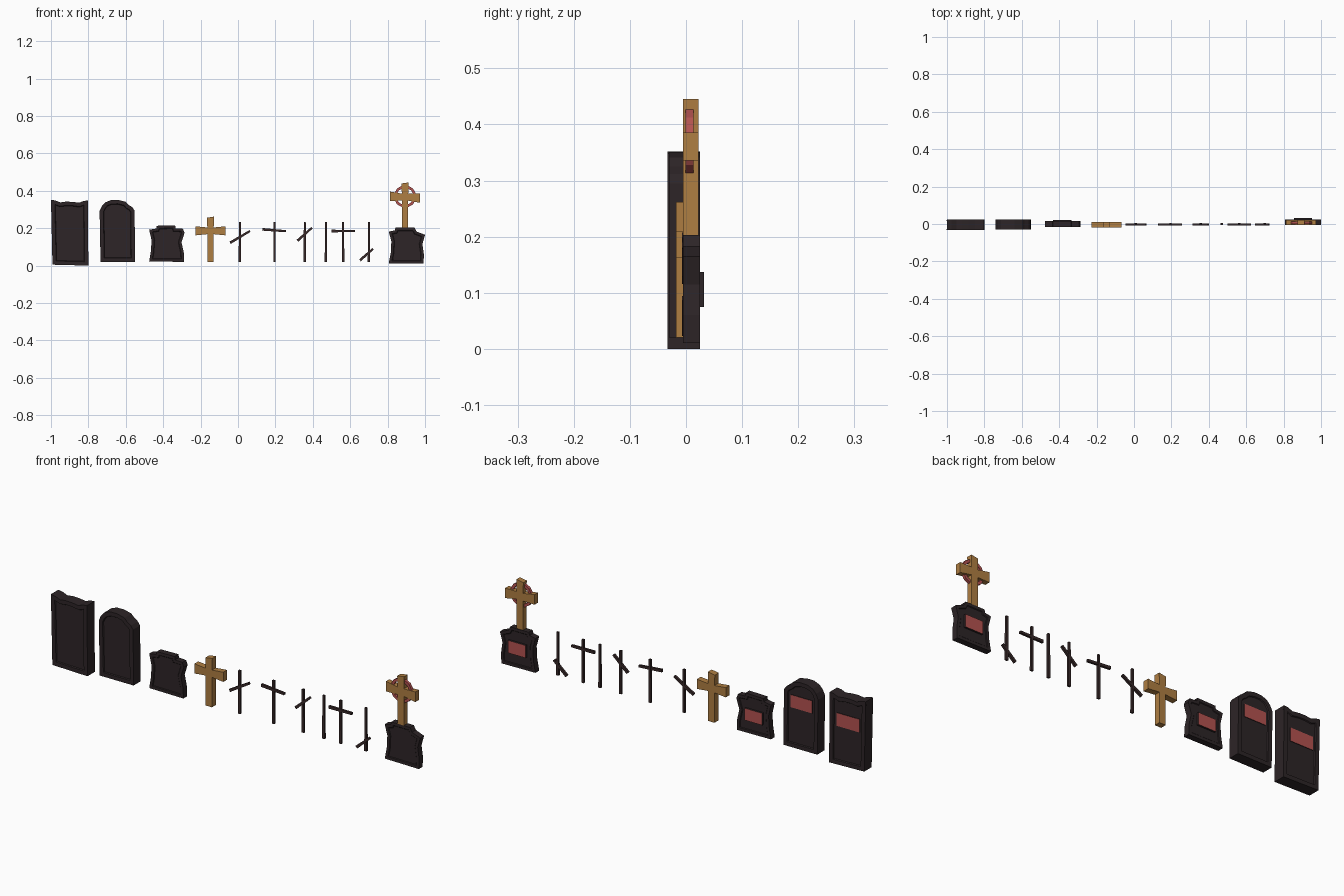
import bpy, bmesh, math
from mathutils import Vector

if "Cube" in bpy.data.objects:
    bpy.data.objects.remove(bpy.data.objects["Cube"])


def material(name, color):
    m = bpy.data.materials.new(name)
    m.diffuse_color = (*color, 1)
    m.use_nodes = True
    m.node_tree.nodes["Principled BSDF"].inputs["Base Color"].default_value = m.diffuse_color
    return m


STONE = material("dark_stone", (0.026, 0.018, 0.02))
STICK = material("dark_wood", (0.04, 0.022, 0.022))
WOOD = material("golden_wood", (0.43, 0.21, 0.055))
RED = material("red_plate", (0.45, 0.085, 0.08))


def finish(bm, name, mats):
    bmesh.ops.recalc_face_normals(bm, faces=bm.faces)
    me = bpy.data.meshes.new(name)
    bm.to_mesh(me)
    bm.free()
    ob = bpy.data.objects.new(name, me)
    bpy.context.collection.objects.link(ob)
    for m in mats:
        me.materials.append(m)
    return ob


def extrude(name, pts, y0, y1, mat, border=0, depth=0.005):
    """Extrude an x-z outline along y, optionally sinking a framed panel in both faces."""
    bm = bmesh.new()
    front = [bm.verts.new((x, y0, z)) for x, z in pts]
    back = [bm.verts.new((x, y1, z)) for x, z in pts]
    caps = [bm.faces.new(front), bm.faces.new(back[::-1])]
    n = len(pts)
    for i in range(n):
        j = (i + 1) % n
        bm.faces.new((front[j], front[i], back[i], back[j]))
    bmesh.ops.recalc_face_normals(bm, faces=bm.faces)
    if border:
        for cap in caps:
            bmesh.ops.inset_region(bm, faces=[cap], thickness=border, use_even_offset=True)
            bmesh.ops.inset_region(bm, faces=[cap], thickness=0.003, depth=-depth, use_even_offset=True)
    return finish(bm, name, [mat])


def box(name, x0, x1, y0, y1, z0, z1, mats):
    """Axis-aligned box; a second material goes on the +y face."""
    bm = bmesh.new()
    bmesh.ops.create_cube(bm, size=1)
    for v in bm.verts:
        v.co = ((x0 + x1) / 2 + v.co.x * (x1 - x0),
                (y0 + y1) / 2 + v.co.y * (y1 - y0),
                (z0 + z1) / 2 + v.co.z * (z1 - z0))
    bm.normal_update()
    for f in bm.faces:
        if len(mats) > 1 and f.normal.y > 0.9:
            f.material_index = 1
    return finish(bm, name, mats)


def bar(name, a, b, w, y0, y1):
    """Straight stick between two x-z points."""
    a, b = Vector(a), Vector(b)
    d = (b - a).normalized()
    s = Vector((-d.y, d.x)) * w / 2
    return extrude(name, [a - s, b - s * 0.8, b + s * 0.8, a + s], y0, y1, STICK)


def cross_outline(cx, cz, z0, z1, w, arm, h, tilt):
    """Cross outline with flared arm ends and a slightly slanted top."""
    k = w * 0.45
    return [(cx - k, z0), (cx + k, z0),
            (cx + k, cz - h * 0.75), (cx + arm, cz - h - tilt),
            (cx + arm, cz + h - tilt), (cx + k, cz + h * 0.75),
            (cx + w / 2, z1), (cx - w / 2, z1 - 0.006),
            (cx - k, cz + h * 0.75), (cx - arm, cz + h + tilt),
            (cx - arm, cz - h + tilt), (cx - k, cz - h * 0.75)]


# Tall slab with wavy top
extrude("tall_slab", [(-0.992, 0.005), (-0.80, 0.0), (-0.803, 0.348), (-0.825, 0.346),
                      (-0.85, 0.336), (-0.885, 0.341), (-0.92, 0.342), (-0.95, 0.338),
                      (-0.975, 0.348), (-1.0, 0.352)], -0.033, 0.025, STONE, 0.02)
box("tall_slab_plate", -0.965, -0.84, 0.018, 0.023, 0.19, 0.255, [STONE, RED])

# Tall stone with rounded top
extrude("rounded_stone", [(-0.735, 0.02), (-0.55, 0.02), (-0.553, 0.295), (-0.565, 0.312),
                          (-0.585, 0.325), (-0.60, 0.341), (-0.64, 0.351), (-0.68, 0.350),
                          (-0.71, 0.338), (-0.728, 0.318), (-0.74, 0.292)],
        -0.03, 0.025, STONE, 0.02)
box("rounded_stone_plate", -0.705, -0.588, 0.018, 0.023, 0.215, 0.277, [STONE, RED])

# Short stone with stepped top
extrude("short_stone", [(-0.475, 0.022), (-0.288, 0.02), (-0.29, 0.07), (-0.302, 0.125),
                        (-0.286, 0.175), (-0.294, 0.197), (-0.333, 0.199), (-0.336, 0.215),
                        (-0.434, 0.213), (-0.437, 0.198), (-0.475, 0.192), (-0.462, 0.135),
                        (-0.466, 0.075)], -0.015, 0.015, STONE, 0.014, 0.003)
box("short_stone_plate", -0.432, -0.335, 0.005, 0.022, 0.083, 0.142, [STONE, RED])

# Standing wooden cross
extrude("wooden_cross", cross_outline(-0.147, 0.186, 0.02, 0.262, 0.038, 0.079, 0.024, 0.0),
        -0.018, 0.012, WOOD)

# Thin stick markers: post x, then crossbar ends
sticks = [(0.01, (-0.042, 0.122), (0.064, 0.185)),
          (0.195, (0.13, 0.194), (0.256, 0.184)),
          (0.357, (0.318, 0.133), (0.396, 0.203)),
          (0.47, None, None),
          (0.562, (0.50, 0.185), (0.625, 0.185)),
          (0.70, (0.652, 0.028), (0.722, 0.09))]
for i, (x, a, b) in enumerate(sticks):
    bar(f"stick_post_{i + 1}", (x, 0.02), (x, 0.234), 0.013, -0.005, 0.005)
    if a:
        bar(f"stick_crossbar_{i + 1}", a, b, 0.014, -0.007, 0.004)

# Stepped stone carrying a ringed cross
extrude("cross_base_stone", [(0.806, 0.012), (0.992, 0.01), (0.994, 0.06), (0.986, 0.115),
                             (1.0, 0.165), (0.955, 0.182), (0.944, 0.203), (0.842, 0.203),
                             (0.838, 0.188), (0.806, 0.182), (0.82, 0.13), (0.817, 0.07)],
        -0.005, 0.025, STONE, 0.014, 0.003)
box("cross_base_plate", 0.855, 0.952, 0.012, 0.032, 0.075, 0.137, [STONE, RED])
extrude("ringed_cross", cross_outline(0.893, 0.366, 0.195, 0.445, 0.038, 0.08, 0.025, 0.005),
        -0.005, 0.022, WOOD)

# Faceted ring behind the cross arms
bm = bmesh.new()
loops = []
N = 12
for i in range(N):
    t = 2 * math.pi * (i + 0.5) / N
    loops.append([bm.verts.new((0.893 + r * math.cos(t), y, 0.37 + r * math.sin(t)))
                  for r, y in ((0.046, -0.001), (0.06, -0.001), (0.06, 0.013), (0.046, 0.013))])
for i in range(N):
    p, q = loops[i], loops[(i + 1) % N]
    for k in range(4):
        m = (k + 1) % 4
        bm.faces.new((p[k], p[m], q[m], q[k]))
finish(bm, "cross_ring", [RED])
